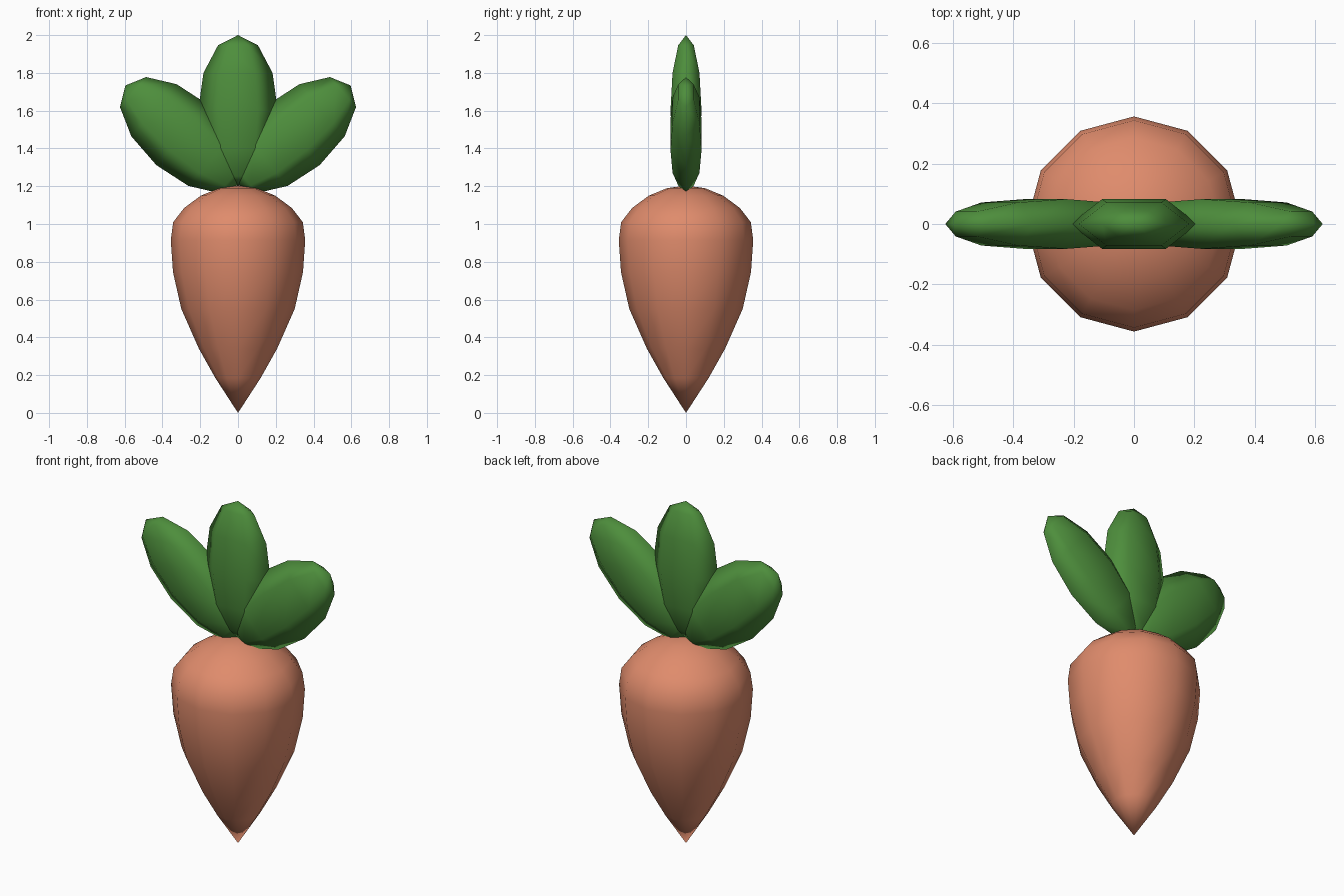
import bpy, bmesh, math
from mathutils import Matrix, Vector

if "Cube" in bpy.data.objects:
    bpy.data.objects.remove(bpy.data.objects["Cube"])


def material(name, rgb):
    m = bpy.data.materials.new(name)
    m.diffuse_color = (*rgb, 1)
    m.use_nodes = True
    m.node_tree.nodes["Principled BSDF"].inputs["Base Color"].default_value = m.diffuse_color
    return m


orange = material("carrot_orange", (0.74, 0.26, 0.15))
green = material("leaf_green", (0.075, 0.27, 0.045))


def add_object(name, bm, mat):
    bmesh.ops.recalc_face_normals(bm, faces=bm.faces)
    for f in bm.faces:
        f.smooth = True
    mesh = bpy.data.meshes.new(name)
    bm.to_mesh(mesh)
    bm.free()
    mesh.materials.append(mat)
    obj = bpy.data.objects.new(name, mesh)
    bpy.context.collection.objects.link(obj)
    return obj


# Root: 12-sided lathe with a pole at each end
SIDES = 12
profile = [(0.12, 0.185), (0.207, 0.34), (0.3, 0.55), (0.344, 0.745),
           (0.356, 0.915), (0.343, 1.01), (0.285, 1.085), (0.197, 1.15),
           (0.1, 1.19)]
bm = bmesh.new()
rings = [[bm.verts.new((r * math.cos(math.tau * i / SIDES),
                        r * math.sin(math.tau * i / SIDES), z))
          for i in range(SIDES)] for r, z in profile]
bottom = bm.verts.new((0, 0, 0))
top = bm.verts.new((0, 0, 1.203))
for i in range(SIDES):
    j = (i + 1) % SIDES
    bm.faces.new((bottom, rings[0][j], rings[0][i]))
    bm.faces.new((top, rings[-1][i], rings[-1][j]))
    for a, b in zip(rings, rings[1:]):
        bm.faces.new((a[i], a[j], b[j], b[i]))
add_object("root", bm, orange)


# Leaves: flattened six-sided spheres fanned out in the x-z plane
def leaf(name, centre, tilt):
    bm = bmesh.new()
    bmesh.ops.create_uvsphere(bm, u_segments=6, v_segments=6, radius=1)
    m = (Matrix.Translation(Vector(centre))
         @ Matrix.Rotation(math.radians(tilt), 4, 'Y')
         @ Matrix.Diagonal((0.211, 0.095, 0.4, 1))
         @ Matrix.Rotation(math.radians(90), 4, 'Z'))
    bmesh.ops.transform(bm, matrix=m, verts=bm.verts)
    add_object(name, bm, green)


leaf("middle_leaf", (0, 0, 1.6), 0)
for side, label in ((-1, "left"), (1, "right")):
    leaf(label + "_leaf", (side * 0.294, 0, 1.471), side * 49)
